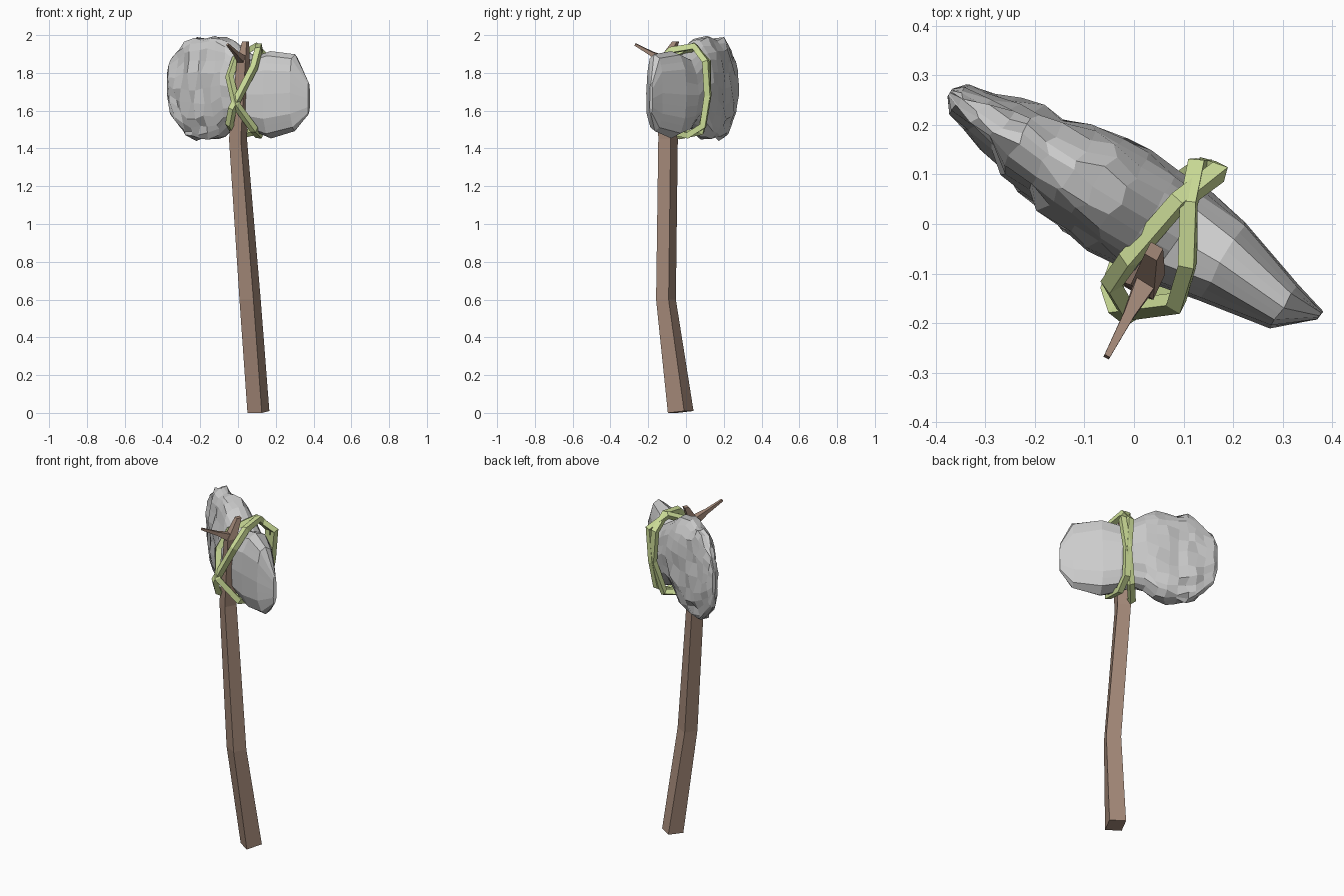
import bpy, bmesh, math, random
from mathutils import Vector

if "Cube" in bpy.data.objects:
    bpy.data.objects.remove(bpy.data.objects["Cube"])

random.seed(7)


def material(name, color):
    m = bpy.data.materials.new(name)
    m.diffuse_color = (*color, 1)
    m.use_nodes = True
    m.node_tree.nodes["Principled BSDF"].inputs["Base Color"].default_value = m.diffuse_color
    return m


def loft(name, rings, mat=None):
    # skin a list of equal-length point rings and cap both ends
    bm = bmesh.new()
    vs = [[bm.verts.new(p) for p in r] for r in rings]
    n = len(vs[0])
    for a, b in zip(vs, vs[1:]):
        for i in range(n):
            j = (i + 1) % n
            bm.faces.new((a[i], a[j], b[j], b[i]))
    bm.faces.new(vs[0][::-1])
    bm.faces.new(vs[-1])
    bmesh.ops.recalc_face_normals(bm, faces=bm.faces)
    me = bpy.data.meshes.new(name)
    bm.to_mesh(me)
    bm.free()
    ob = bpy.data.objects.new(name, me)
    bpy.context.collection.objects.link(ob)
    if mat:
        me.materials.append(mat)
    return ob


wood = material("wood", (0.37, 0.25, 0.19))
vine = material("vine", (0.62, 0.74, 0.32))
stone = material("stone", (0.52, 0.52, 0.52))

# handle: bent four-sided branch; each ring is (centre x, y, z, x scale, y scale)
corners = [(-0.058, -0.018), (0.018, -0.068), (0.058, 0.018), (-0.018, 0.068)]
path = [(0.108, -0.028, 0.005, 1, 1), (0.064, -0.106, 0.60, 0.97, 0.77),
        (0.0, -0.095, 1.45, 0.82, 0.76), (0.028, -0.112, 1.86, 0.6, 0.6),
        (0.04, -0.055, 1.965, 0.32, 0.28)]
rings = [[(cx + x * sx, cy + y * sy, cz) for x, y in corners] for cx, cy, cz, sx, sy in path]
rings[0] = [(x, y, z + (0.005 if i in (2, 3) else -0.005)) for i, (x, y, z) in enumerate(rings[0])]
loft("handle", rings, wood)

# twig: short tapered side branch near the top
root, tip = Vector((0.025, -0.115, 1.865)), Vector((-0.055, -0.268, 1.95))
d = (tip - root).normalized()
s = d.cross(Vector((0, 0, 1))).normalized()
t = s.cross(d)
loft("twig", [[c + (s * a + t * b) * r for a, b in ((1, 1), (-1, 1), (-1, -1), (1, -1))]
              for c, r in ((root, 0.022), (root.lerp(tip, 0.45), 0.011), (tip, 0.006))], wood)

# stone head: stations along its slanted axis (u, bottom, top, front, back, noise)
axis, side = Vector((0.854, -0.52, 0)), Vector((0.52, 0.854, 0))
stations = [(-0.455, 1.66, 1.82, 0.024, 0.042, 0),
            (-0.43, 1.58, 1.88, 0.0, 0.062, 0.006),
            (-0.385, 1.52, 1.92, -0.01, 0.075, 0.011),
            (-0.335, 1.47, 1.97, -0.022, 0.09, 0.013),
            (-0.28, 1.45, 1.985, -0.045, 0.10, 0.013),
            (-0.225, 1.445, 1.99, -0.058, 0.115, 0.013),
            (-0.17, 1.445, 1.99, -0.073, 0.128, 0.013),
            (-0.11, 1.465, 1.985, -0.082, 0.135, 0.012),
            (-0.05, 1.51, 1.97, -0.088, 0.138, 0.009),
            (0.02, 1.53, 1.92, -0.088, 0.135, 0.005),
            (0.09, 1.485, 1.885, -0.085, 0.135, 0.004),
            (0.19, 1.45, 1.92, -0.067, 0.122, 0.005),
            (0.345, 1.49, 1.90, -0.038, 0.068, 0.004),
            (0.416, 1.58, 1.75, 0.028, 0.046, 0.002)]
N = 24
rings = []
for k, (u, lo, hi, front, back, noise) in enumerate(stations):
    ring = []
    for i in range(N):
        a = 2 * math.pi * i / N
        c, sn = math.cos(a), math.sin(a)
        w = (front + back) / 2 + (back - front) / 2 * math.copysign(abs(c) ** 0.85, c)
        z = (lo + hi) / 2 + (hi - lo) / 2 * math.copysign(abs(sn) ** 0.85, sn)
        p = axis * (u + random.uniform(-1, 1) * noise) + side * (w + random.uniform(-1, 1) * noise)
        p.z = min(2.0, z + random.uniform(-1, 1) * noise)
        ring.append(p)
    if k >= 10:  # chipped blade side has broader facets
        for i in range(1, N, 2):
            ring[i] = (ring[i - 1] + ring[(i + 1) % N]) / 2
    rings.append(ring)
loft("stone_head", rings, stone)


# vine bindings: two square-section loops crossing over the handle
def binding(name, pts):
    cu = bpy.data.curves.new(name, 'CURVE')
    cu.dimensions = '3D'
    cu.bevel_depth = 0.023
    cu.bevel_resolution = 0
    sp = cu.splines.new('POLY')
    sp.points.add(len(pts) - 1)
    for q, p in zip(sp.points, pts):
        q.co = (*p, 1)
    sp.use_cyclic_u = True
    sp.use_smooth = False
    cu.materials.append(vine)
    ob = bpy.data.objects.new(name, cu)
    bpy.context.collection.objects.link(ob)
    bpy.ops.object.select_all(action='DESELECT')
    ob.select_set(True)
    bpy.context.view_layer.objects.active = ob
    bpy.ops.object.convert(target='MESH')


binding("binding_left", [(-0.045, -0.12, 1.78), (-0.01, -0.07, 1.88), (0.09, 0.045, 1.94),
                         (0.17, 0.105, 1.86), (0.145, 0.115, 1.68), (0.13, 0.09, 1.52),
                         (0.11, 0.01, 1.47), (0.085, -0.12, 1.50), (-0.01, -0.18, 1.63)])
binding("binding_right", [(-0.03, -0.175, 1.61), (0.085, -0.16, 1.83), (0.108, -0.08, 1.92),
                          (0.11, 0.04, 1.94), (0.125, 0.115, 1.86), (0.14, 0.115, 1.67),
                          (0.09, 0.08, 1.49), (-0.01, -0.03, 1.47), (-0.045, -0.13, 1.53)])
